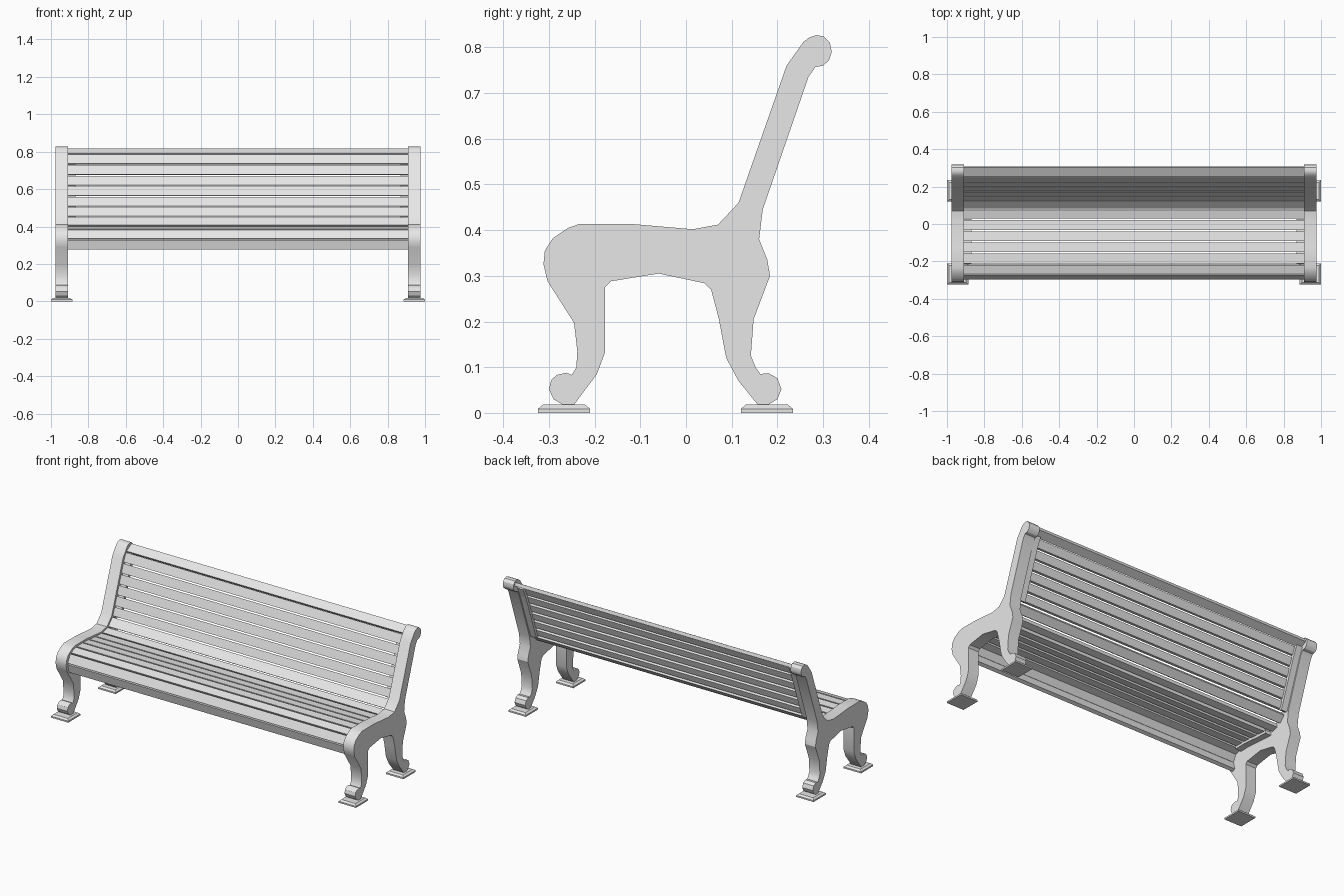
import bpy
import bmesh
from mathutils import Vector

cube = bpy.data.objects.get("Cube")
if cube:
    bpy.data.objects.remove(cube, do_unlink=True)

# Single painted finish
paint = bpy.data.materials.new("light_grey_paint")
paint.use_nodes = True
grey = (0.8, 0.8, 0.8, 1)
paint.diffuse_color = grey
paint.node_tree.nodes["Principled BSDF"].inputs["Base Color"].default_value = grey


def finish(name, bm, smooth=False):
    """Turn a bmesh into a named, painted object."""
    bmesh.ops.recalc_face_normals(bm, faces=bm.faces)
    mesh = bpy.data.meshes.new(name)
    bm.to_mesh(mesh)
    bm.free()
    mesh.materials.append(paint)
    obj = bpy.data.objects.new(name, mesh)
    bpy.context.collection.objects.link(obj)
    if smooth:
        bpy.ops.object.select_all(action="DESELECT")
        obj.select_set(True)
        bpy.context.view_layer.objects.active = obj
        bpy.ops.object.shade_smooth_by_angle()


def extrude_profile(name, outline, x_start, x_end, smooth=False):
    """Extrude a side-on (y, z) outline along x into a closed solid."""
    bm = bmesh.new()
    near = [bm.verts.new((x_start, y, z)) for y, z in outline]
    far = [bm.verts.new((x_end, y, z)) for y, z in outline]
    bm.faces.new(near)
    bm.faces.new(far)
    for k in range(len(outline)):
        bm.faces.new((near[k - 1], near[k], far[k], far[k - 1]))
    finish(name, bm, smooth)


# Side frame outline: front foot, arm-like nose, seat, back scroll, rear foot
frame_outline = [
    (-.245, .018), (-.27, .018), (-.29, .03), (-.3, .052), (-.295, .072),
    (-.283, .083), (-.262, .088), (-.25, .083), (-.24, .1), (-.238, .135),
    (-.245, .197), (-.303, .288), (-.312, .325), (-.309, .355), (-.292, .382),
    (-.258, .405), (-.232, .414), (-.125, .414), (.015, .402), (.07, .412),
    (.115, .46), (.22, .76), (.257, .812), (.27, .822), (.285, .827),
    (.302, .824), (.315, .81), (.319, .79), (.313, .772), (.3, .76),
    (.283, .757), (.268, .735), (.168, .445), (.16, .38), (.178, .335),
    (.184, .3), (.148, .205), (.142, .125), (.152, .1), (.163, .085),
    (.18, .087), (.2, .076), (.209, .052), (.2, .03), (.18, .018),
    (.157, .018), (.115, .07), (.088, .12), (.072, .205), (.055, .27),
    (.04, .284), (-.06, .305), (-.165, .288), (-.177, .275), (-.177, .133),
    (-.195, .085),
]
frame_inner, frame_outer = .908, .977

# Slat joints, from below the front edge, over the seat and up the back
joints = [Vector(p) for p in (
    (-.283, .273), (-.298, .332), (-.271, .386), (-.215, .402), (-.155, .404),
    (-.096, .4), (-.037, .395), (.026, .392), (.08, .406), (.124, .452),
    (.144, .505), (.164, .562), (.184, .618), (.204, .675), (.225, .732),
    (.25, .788), (.305, .819),
)]
slat_thickness = .02
half_gap = .004


def slat(name, start, end):
    """A board between two joints, slightly tapered towards its hidden side."""
    along = (end - start).normalized()
    inward = Vector((along.y, -along.x)) * slat_thickness
    a, b = start + along * half_gap, end - along * half_gap
    taper = along * half_gap
    outline = [a, b, b + inward - taper, a + inward + taper]
    extrude_profile(name, outline, -frame_inner, frame_inner)


for i, (start, end) in enumerate(zip(joints, joints[1:])):
    part = "front_edge_slat" if i < 2 else "seat_slat" if i < 8 else "back_slat"
    slat(f"{part}_{i + 1}", start, end)


def strap(name, points, inward, side):
    """Support strip that carries the slats along the inside of a frame."""
    near = [p + inward * .014 for p in points]
    far = [p + inward * .034 for p in reversed(points)]
    extrude_profile(name, near + far, side * .87, side * frame_inner)


def foot_plate(name, x, y):
    """Square base plate with a chamfered top."""
    bm = bmesh.new()
    rings = []
    for half, z in ((.057, 0), (.057, .009), (.046, .018)):
        corners = ((-half, -half), (half, -half), (half, half), (-half, half))
        rings.append([bm.verts.new((x + dx, y + dy, z)) for dx, dy in corners])
    for low, high in zip(rings, rings[1:]):
        for k in range(4):
            bm.faces.new((low[k - 1], low[k], high[k], high[k - 1]))
    bm.faces.new(rings[0])
    bm.faces.new(rings[-1])
    finish(name, bm)


# Both ends of the bench
for label, side in (("left", 1), ("right", -1)):
    extrude_profile(f"{label}_side_frame", frame_outline,
                    side * frame_inner, side * frame_outer, smooth=True)
    strap(f"{label}_seat_strap", joints[3:8], Vector((0, -1)), side)
    strap(f"{label}_back_strap", joints[9:16], Vector((.94, -.34)), side)
    for end_name, y in (("front", -.267), ("rear", .177)):
        foot_plate(f"{label}_{end_name}_foot_plate", side * .943, y)
